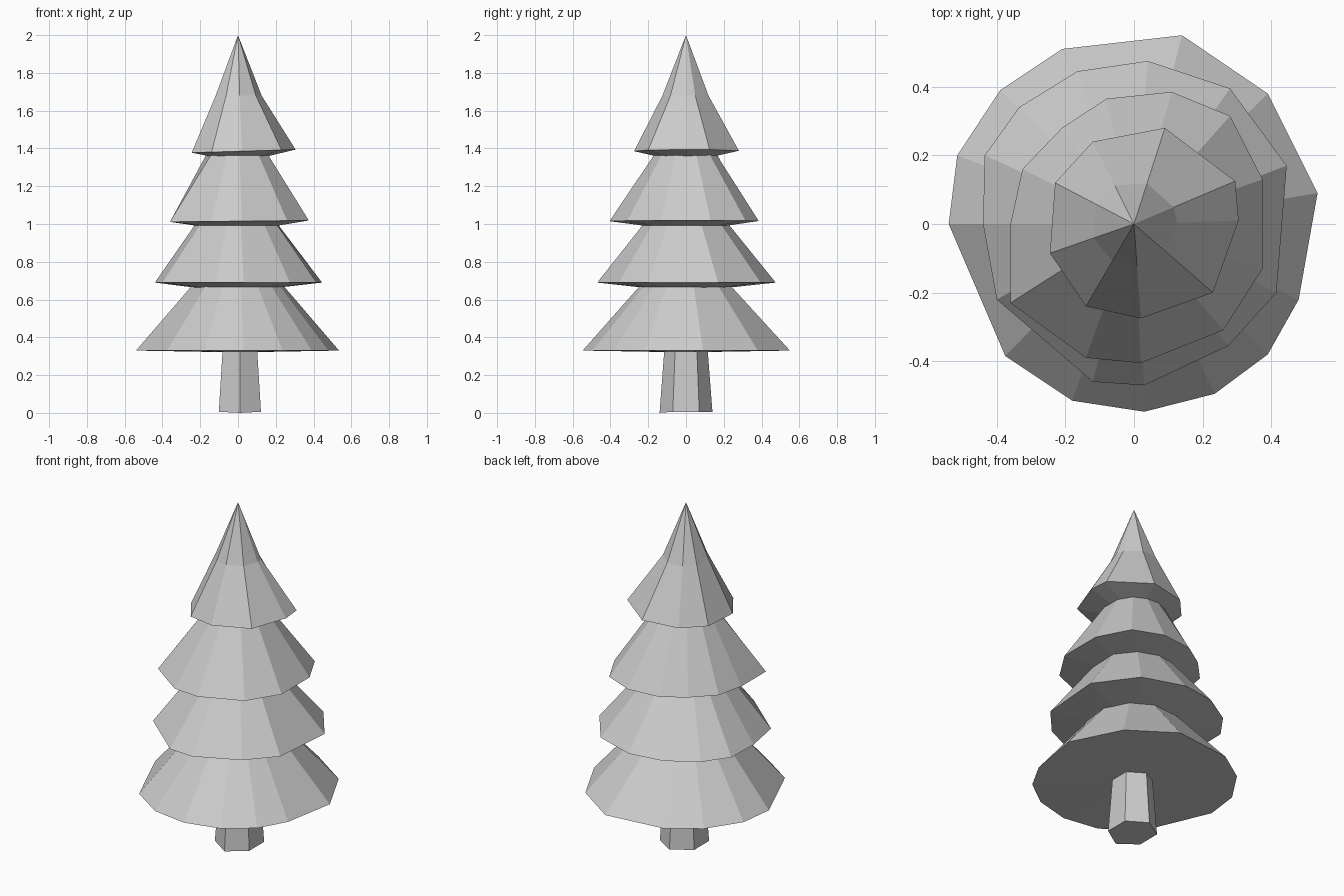
import bpy, bmesh
from math import atan2, cos, sin, radians, hypot

if "Cube" in bpy.data.objects:
    bpy.data.objects.remove(bpy.data.objects["Cube"])


def bridge(bm, a, b):
    n = len(a)
    for i in range(n):
        j = (i + 1) % n
        bm.faces.new((a[i], a[j], b[j], b[i]))


def finish(bm, name):
    bmesh.ops.recalc_face_normals(bm, faces=bm.faces[:])
    me = bpy.data.meshes.new(name)
    bm.to_mesh(me)
    bm.free()
    ob = bpy.data.objects.new(name, me)
    bpy.context.collection.objects.link(ob)
    return ob


def tier(name, rim, rim_z, tilt, under_r, under_z, neck_r, neck_z, tip_z=None):
    """Branch skirt: underside, irregular rim, round neck, optional pointed tip."""
    bm = bmesh.new()
    angles = [atan2(y, x) for x, y in rim]

    def ring(r, z):
        return [bm.verts.new((r * cos(a), r * sin(a), z)) for a in angles]

    edge = [bm.verts.new((x, y, rim_z + tilt * x)) for x, y in rim]
    neck = ring(neck_r, neck_z)
    bridge(bm, edge, neck)
    if under_r:
        bridge(bm, ring(under_r, under_z), edge)
    if tip_z:
        tip = bm.verts.new((0, 0, tip_z))
        for i in range(len(neck)):
            bm.faces.new((neck[i - 1], neck[i], tip))
    return finish(bm, name)


# Branch tiers, bottom to top (rim outlines clockwise)
tier("bottom_branches",
     [(.14, .55), (.39, .38), (.535, .09), (.48, -.22), (.39, -.38), (.235, -.495),
      (.03, -.547), (-.18, -.515), (-.375, -.385), (-.54, 0), (-.515, .2),
      (-.39, .39), (-.21, .51)],
     .33, 0, .1, .322, .245, .672)
tier("lower_middle_branches",
     [(.04, .475), (.28, .395), (.445, .17), (.415, -.2), (.275, -.355), (.03, -.47),
      (-.12, -.46), (-.4, -.22), (-.44, 0), (-.435, .2), (-.335, .34), (-.165, .445)],
     .69, 0, .235, .664, .225, 1.0)
tier("upper_middle_branches",
     [(.11, .385), (.28, .315), (.375, .13), (.375, -.13), (.26, -.31), (.02, -.405),
      (-.14, -.39), (-.36, -.23), (-.36, 0), (-.325, .16), (-.21, .28), (-.08, .365)],
     1.015, .01, .215, .99, .168, 1.367)
tier("top_branches",
     [(.09, .28), (.295, .125), (.305, .01), (.23, -.2), (.02, -.275), (-.14, -.24),
      (-.245, -.085), (-.23, .12), (-.12, .24)],
     1.385, .03, .155, 1.358, .125, 1.68, 2.0)

# Tapered hexagonal trunk
bm = bmesh.new()
rings = [[bm.verts.new((.01 + r * .92 * cos(radians(a)), r * sin(radians(a)), z))
          for a in range(30, 390, 60)]
         for r, z in ((.14, .006), (.115, .33))]
bridge(bm, *rings)
bm.faces.new(rings[0])
# slightly uneven foot
rings[0][4].co.z = 0
finish(bm, "trunk")
